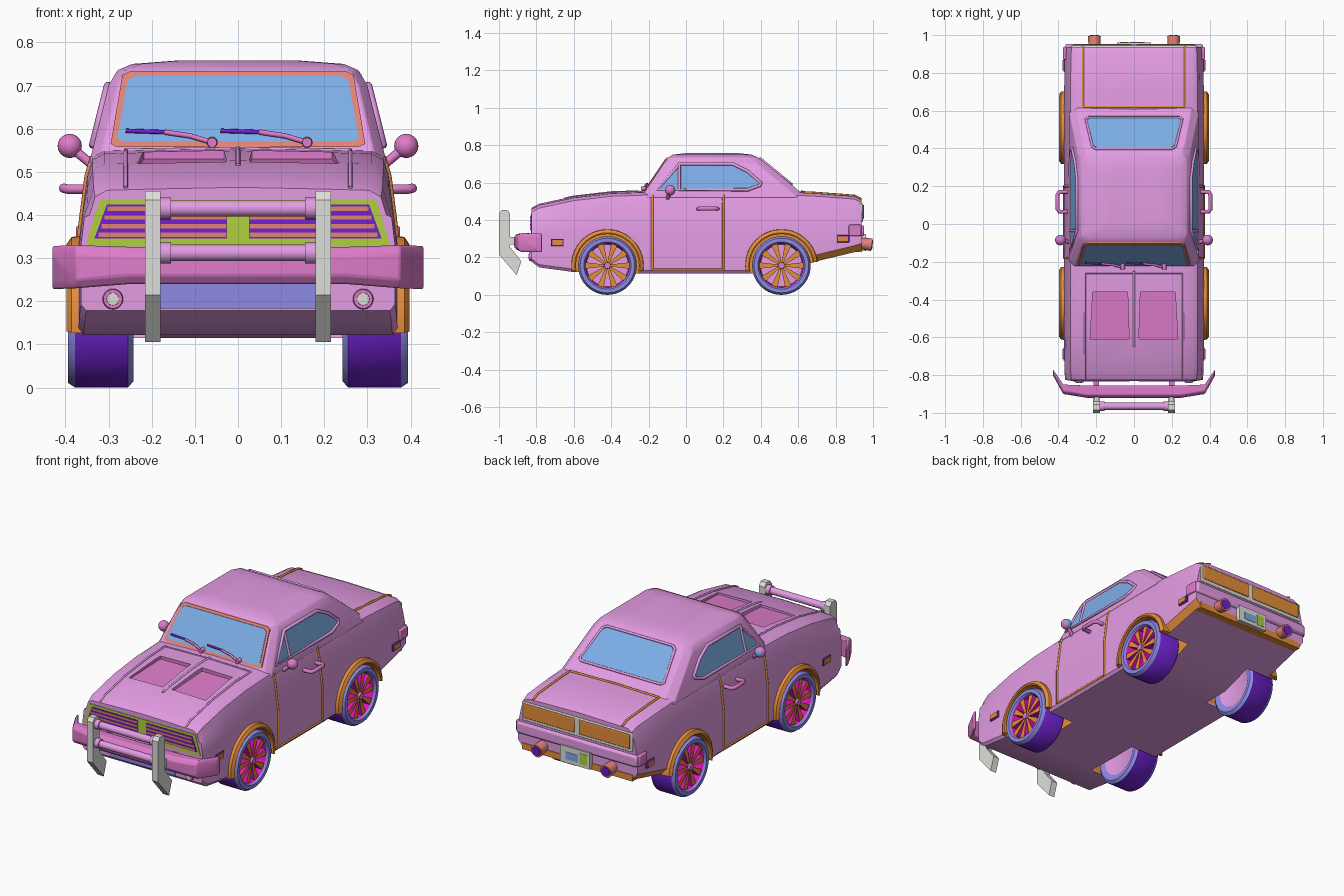
import bpy, bmesh, math
from mathutils import Vector, Matrix

if "Cube" in bpy.data.objects:
    bpy.data.objects.remove(bpy.data.objects["Cube"])

def material(name, hexa):
    m = bpy.data.materials.new(name)
    c = [int(hexa[i:i + 2], 16) / 255 for i in (0, 2, 4)]
    m.diffuse_color = [((v + .055) / 1.055) ** 2.4 if v > .04 else v / 12.92 for v in c] + [1]
    m.use_nodes = True
    m.node_tree.nodes["Principled BSDF"].inputs["Base Color"].default_value = m.diffuse_color
    return m

PINK, ROSE = material("body_pink", "E39CE3"), material("deep_pink", "DF7CCB")
ORANGE, LAV = material("orange", "E68E3A"), material("lavender", "8E8AE8")
PURPLE, BLUE = material("purple", "7022D0"), material("glass_blue", "7CADE6")
GREEN, SALMON = material("lime_green", "B0D03E"), material("salmon", "E28276")
GREY, MAGENTA = material("light_grey", "DEDEDA"), material("magenta", "EE10C0")

def finish(name, bm, mats, rule=None, mirror=False, bevel=0):
    bmesh.ops.recalc_face_normals(bm, faces=bm.faces)
    bm.normal_update()
    if rule:
        for f in bm.faces:
            f.material_index = rule(f.calc_center_median(), f.normal)
    me = bpy.data.meshes.new(name)
    bm.to_mesh(me)
    bm.free()
    for m in mats:
        me.materials.append(m)
    o = bpy.data.objects.new(name, me)
    bpy.context.collection.objects.link(o)
    if bevel:
        b = o.modifiers.new("bevel", 'BEVEL')
        b.width, b.segments = bevel, 2
    if mirror:
        o.modifiers.new("mirror", 'MIRROR').use_clip = False
    return o

def loft(bm, rings, caps=True):
    vs = [[bm.verts.new(p) for p in r] for r in rings]
    n = len(rings[0])
    for a, b in zip(vs, vs[1:]):
        for i in range(n):
            bm.faces.new((a[i], a[(i + 1) % n], b[(i + 1) % n], b[i]))
    if caps:
        bm.faces.new(vs[0])
        bm.faces.new(vs[-1])

def plate(name, pts, depth, mat, **kw):
    bm = bmesh.new()
    d = Vector(depth)
    loft(bm, [pts, [Vector(p) + d for p in pts]])
    return finish(name, bm, [mat], **kw)

def box(name, x0, x1, y0, y1, z0, z1, mat, **kw):
    return plate(name, [(x0, y0, z0), (x1, y0, z0), (x1, y0, z1), (x0, y0, z1)], (0, y1 - y0, 0), mat, **kw)

def cyl(name, a, b, r1, r2, mat, n=28, **kw):
    a, b = Vector(a), Vector(b)
    bm = bmesh.new()
    m = Matrix.Translation((a + b) / 2) @ (b - a).to_track_quat('Z', 'Y').to_matrix().to_4x4()
    bmesh.ops.create_cone(bm, cap_ends=True, segments=n, radius1=r1, radius2=r2, depth=(b - a).length, matrix=m)
    return finish(name, bm, [mat], **kw)

def tube(name, pts, r, mat, both=True, closed=False):
    for s in ((1, -1) if both else (1,)):
        cu = bpy.data.curves.new(name, 'CURVE')
        cu.dimensions, cu.bevel_depth, cu.bevel_resolution, cu.use_fill_caps = '3D', r, 2, True
        sp = cu.splines.new('POLY')
        sp.points.add(len(pts) - 1)
        for p, q in zip(sp.points, pts):
            p.co = (s * q[0], q[1], q[2], 1)
        sp.use_cyclic_u = closed
        cu.materials.append(mat)
        bpy.context.collection.objects.link(bpy.data.objects.new(name, cu))

# lower body: stations of y, bottom z, top z, half width
ST = [(-.826, .178, .46, .364), (-.785, .147, .482, .368), (-.6, .122, .522, .37), (-.4, .115, .545, .37),
      (-.2, .115, .552, .37), (.3, .115, .555, .37), (.5, .115, .555, .37), (.7, .18, .545, .37),
      (.9, .228, .53, .366), (.938, .24, .512, .362)]

def at(y, k):
    for a, b in zip(ST, ST[1:]):
        if y <= b[0]:
            t = (y - a[0]) / (b[0] - a[0])
            return a[k] + t * (b[k] - a[k])
    return ST[-1][k]

def section(y, zb, zt, w):
    c = .035 if y > .6 else .015
    h = [(w - c * .8, zb), (w, zb + c), (w, .33), (w - .008, .395), (w - .02, zt - .06),
         (w - .033, zt - .018), (w - .06, zt - .003), (.2, zt)]
    return [(x, y, z) for x, z in h] + [(0, y, zt + .004)] + [(-x, y, z) for x, z in reversed(h)]

bm = bmesh.new()
loft(bm, [section(*s) for s in ST])
body = finish("lower_body", bm, [PINK, ORANGE, ROSE])
WY, WZ = (-.42, .51), .157
cutters = [cyl("well_cutter", (s * .2, y, WZ), (s * .5, y, WZ), .17, .17, ORANGE, 40) for s in (1, -1) for y in WY]
for s in (1, -1):
    cutters.append(plate("scoop_cutter", [(s * .026, -.61, .51), (s * .232, -.61, .51), (s * .218, -.36, .53),
                                          (s * .034, -.36, .53)], (0, 0, .1), ROSE))
bpy.context.view_layer.objects.active = body
for c in cutters:
    c.hide_render = True
    m = body.modifiers.new("cut", 'BOOLEAN')
    m.object, m.solver = c, 'EXACT'
    bpy.ops.object.modifier_apply(modifier=m.name)
    bpy.data.objects.remove(c)
for f in body.data.polygons:
    x, y, z = f.center
    near = min(math.hypot(y - w, z - WZ) for w in WY)
    f.material_index = 0
    if .19 < abs(x) < .34 and near < .175 and z > at(y, 1) + .01:
        f.material_index = 1
    elif y > .68 and -.95 < f.normal.z < -.3 and abs(x) > .3 and z < .3:
        f.material_index = 1
    elif abs(x) < .235 and -.615 < y < -.35 and .4 < z < at(y, 2) - .004:
        f.material_index = 2
box("rear_valance", -.335, .335, .90, .942, .228, .262, ORANGE)

# cabin: layers of z, front y, back y, half width
bm = bmesh.new()
rings = []
for z, yf, yb, w in [(.52, -.242, .645, .345), (.56, -.215, .60, .335), (.70, -.12, .43, .30), (.735, -.095, .385, .28),
                     (.75, -.07, .35, .245), (.758, .0, .28, .14)]:
    h = [(.93 * w, yf), (w, yf + .04), (w, yb - .05), (.9 * w, yb)]
    rings.append([(x, y, z) for x, y in h] + [(-x, y, z) for x, y in reversed(h)])
loft(bm, rings)
finish("cabin", bm, [PINK], bevel=.004)

# windows
ws = lambda x, z, o: (x, -.215 + .679 * (z - .56) - o, z)
rw = lambda x, z, o: (x, .60 - 1.214 * (z - .56) + o, z)
side = lambda y, z, o: (.335 - .25 * (z - .56) + o, y, z)
quad = lambda f, xb, zb, xt, zt, o: [f(-xb, zb, o), f(-xb + .015, zb - .008, o), f(xb - .015, zb - .008, o), f(xb, zb, o),
                                     f(xt, zt, o), f(xt - .02, zt + .01, o), f(-xt + .02, zt + .01, o), f(-xt, zt, o)]
plate("windshield_frame", quad(ws, .295, .565, .268, .724, .006), (0, .012, 0), SALMON)
plate("windshield", quad(ws, .28, .578, .256, .713, .009), (0, .009, 0), BLUE)
plate("rear_window", quad(rw, .25, .605, .215, .715, .005), (0, -.009, 0), BLUE)
tube("rear_window_trim", quad(rw, .255, .60, .22, .719, .003), .007, PINK, False, True)
win = [(-.15, .562), (-.035, .70), (.25, .70), (.33, .66), (.40, .60), (.395, .585), (.33, .562)]
plate("side_window", [side(y, z, .004) for y, z in win], (-.008, 0, 0), BLUE, mirror=True)
tube("side_window_trim", [side(y, z, .002) for y, z in win], .009, PINK, closed=True)
tube("window_divider", [side(-.035, .562, .003), side(-.035, .70, .003)], .008, PINK)

# seams following the body
for y in (-.18, .2):
    tube("door_seam", [(.369, y, .13), (.369, y, .33), (.361, y, .395), (.349, y, .49), (.336, y, .535)], .007, ORANGE)
tube("sill_seam", [(.369, -.18, .135), (.369, .2, .135)], .006, ORANGE)
tube("hood_seam", [(.26, y, at(y, 2)) for y in (-.82, -.785, -.6, -.4, -.26)], .005, PINK)
tube("hood_back_seam", [(-.26, -.26, .55), (0, -.26, .554), (.26, -.26, .55)], .004, PINK, False)
tube("hood_ridge", [(0, y, at(y, 2) + .003) for y in (-.65, -.6, -.4, -.25)], .006, PINK, False)
tube("trunk_seam", [(.27, y, at(y, 2)) for y in (.62, .7, .9, .938)], .006, ORANGE)
tube("trunk_front_seam", [(-.27, .62, .549), (0, .62, .553), (.27, .62, .549)], .006, ORANGE, False)

# wheels and arches
circle = lambda x, r, y, n=40: [(x, y + r * math.cos(2 * math.pi * i / n), WZ + r * math.sin(2 * math.pi * i / n)) for i in range(n)]
for y in WY:
    bm = bmesh.new()
    loft(bm, [circle(x, r, y) for x, r in [(.25, .11), (.242, .125), (.242, .142), (.255, .157), (.378, .157),
                                           (.394, .146), (.394, .126), (.384, .118), (.30, .112)]])
    def tyre(c, n):
        d = math.hypot(c.y - y, c.z - WZ)
        if d > .15 and abs(n.x) < .3:
            return 1
        if d < .1:
            return 3
        return 2 if d < .118 and c.x > .29 else 0
    finish("tyre", bm, [LAV, PURPLE, MAGENTA, PINK], tyre, True)
    # spokes: orange faces, magenta flanks
    bm = bmesh.new()
    for k in range(10):
        a = 2 * math.pi * k / 10
        ca, sa = math.cos(a), math.sin(a)
        q = [(.012, -.005), (.119, -.017), (.119, .017), (.012, .005)]
        loft(bm, [[(x, y + r * ca - t * sa, WZ + r * sa + t * ca) for r, t in q] for x in (.31, .38)])
    finish("spokes", bm, [ORANGE, MAGENTA], lambda c, n: int(n.x < .5), True)
    cyl("hub", (.31, y, WZ), (.392, y, WZ), .022, .017, ROSE, mirror=True)
    start = -9 if y < 0 else 6
    arc = [math.radians(start + (189 - start) * i / 24) for i in range(25)]
    bm = bmesh.new()
    loft(bm, [[(x, y + r * math.cos(a), WZ + r * math.sin(a)) for x, r in
               ((.34, .168), (.393, .168), (.397, .175), (.386, .192), (.34, .196))] for a in arc])
    finish("wheel_arch", bm, [ORANGE], mirror=True)

# front bumper and push bar
bm = bmesh.new()
rings = []
for x, yf, yb, z0, z1 in [(-.43, -.80, -.768, .228, .328), (-.375, -.90, -.85, .23, .33), (-.25, -.92, -.855, .24, .326),
                          (.25, -.92, -.855, .24, .326), (.375, -.90, -.85, .23, .33), (.43, -.80, -.768, .228, .328)]:
    rings.append([(x, yb, z0), (x, yf + .015, z0), (x, yf, z0 + .02), (x, yf, z1 - .02), (x, yf + .015, z1), (x, yb, z1)])
loft(bm, rings)
finish("front_bumper", bm, [ROSE], bevel=.006)
box("bumper_bracket", .185, .215, -.87, -.8, .26, .31, ROSE, mirror=True)
guard = [(-1, .435), (-.985, .455), (-.955, .455), (-.94, .435), (-.94, .255), (-.88, .18), (-.905, .105), (-1, .215)]
plate("push_bar_upright", [(.18, y, z) for y, z in guard], (.036, 0, 0), GREY, mirror=True)
for z in (.415, .312):
    cyl("push_bar_rail", (-.18, -.965, z), (.18, -.965, z), .019, .019, PINK)
    cyl("push_bar_collar", (.155, -.965, z), (.181, -.965, z), .025, .025, PINK, mirror=True)
box("push_bar_mount", .185, .21, -.95, -.9, .27, .31, GREY, mirror=True)

# grille and lower front
plate("grille_frame", [(-.352, -.829, .327), (.352, -.829, .327), (.345, -.829, .355), (.32, -.829, .437),
                       (-.32, -.829, .437), (-.345, -.829, .355)], (0, .02, 0), GREEN)
plate("grille_back", [(.025, -.831, .345), (.333, -.831, .345), (.304, -.831, .424), (.025, -.831, .424)],
      (0, .008, 0), PURPLE, mirror=True)
for z in (.354, .374, .394, .414):
    box("grille_slat", .025, .325 - (z - .35) * .36, -.834, -.826, z - .005, z + .005, SALMON, mirror=True)
box("lower_grille", -.2, .2, -.831, -.824, .183, .245, LAV)
cyl("fog_light_ring", (.29, -.81, .205), (.29, -.84, .205), .026, .022, ROSE, mirror=True)
cyl("fog_light_lens", (.29, -.83, .205), (.29, -.843, .205), .016, .014, GREY, mirror=True)

# rear lamps, bumper, plate and exhausts
box("tail_lamp_surround", -.335, .335, .93, .945, .388, .49, GREY, bevel=.004)
box("tail_lamp", .014, .322, .94, .951, .405, .482, ORANGE, mirror=True, bevel=.004)
box("rear_bumper", -.366, .366, .87, .953, .312, .375, PINK, bevel=.012)
box("rear_bumper_end", .35, .376, .87, .937, .315, .375, ROSE, mirror=True, bevel=.006)
box("rear_plate", -.09, .09, .94, .962, .235, .325, GREY)
box("rear_plate_blue", -.02, .055, .96, .964, .255, .295, BLUE)
box("rear_plate_green", -.075, -.03, .96, .964, .25, .31, GREEN)
cyl("exhaust_pipe", (.21, .86, .285), (.21, .994, .268), .026, .034, SALMON, mirror=True)
cyl("exhaust_opening", (.21, .98, .27), (.21, .998, .268), .025, .026, PURPLE, mirror=True)

# side markers, handles, mirrors, wipers
for y, z in ((-.688, .28), (.84, .30)):
    box("marker_surround", .35, .374, y - .034, y + .034, z - .019, z + .019, PURPLE, mirror=True, bevel=.003)
    box("side_marker", .355, .379, y - .027, y + .027, z - .013, z + .013, ORANGE, mirror=True)
tube("door_handle", [(.345, .065, .46), (.395, .065, .46), (.405, .08, .462), (.405, .155, .462), (.395, .17, .46),
                     (.345, .17, .46)], .011, ROSE)
tube("mirror_stem", [(.33, -.1, .51), (.385, -.085, .555)], .011, ROSE)
bm = bmesh.new()
bmesh.ops.create_uvsphere(bm, u_segments=24, v_segments=14, radius=.028, matrix=Matrix.Translation((.39, -.085, .56)))
finish("side_mirror", bm, [ROSE, BLUE], lambda c, n: int(n.y > .7), True)
for x in (-.06, .16):
    arm = [ws(x, .568, .02), ws(x - .05, .583, .018), ws(x - .11, .592, .018)]
    tube("wiper_arm", arm, .006, ROSE, False)
    tube("wiper_blade", [ws(x - .08, .586, .016), ws(x - .11, .592, .016), ws(x - .2, .595, .016)], .005, PURPLE, False)
    cyl("wiper_pivot", ws(x, .568, 0), ws(x, .568, .03), .013, .011, ROSE, 16)

# smooth shading with sharp edges kept
bpy.ops.object.select_all(action='DESELECT')
for o in bpy.data.objects:
    if o.type == 'MESH':
        o.select_set(True)
bpy.context.view_layer.objects.active = body
bpy.ops.object.shade_smooth_by_angle(angle=math.radians(35))
